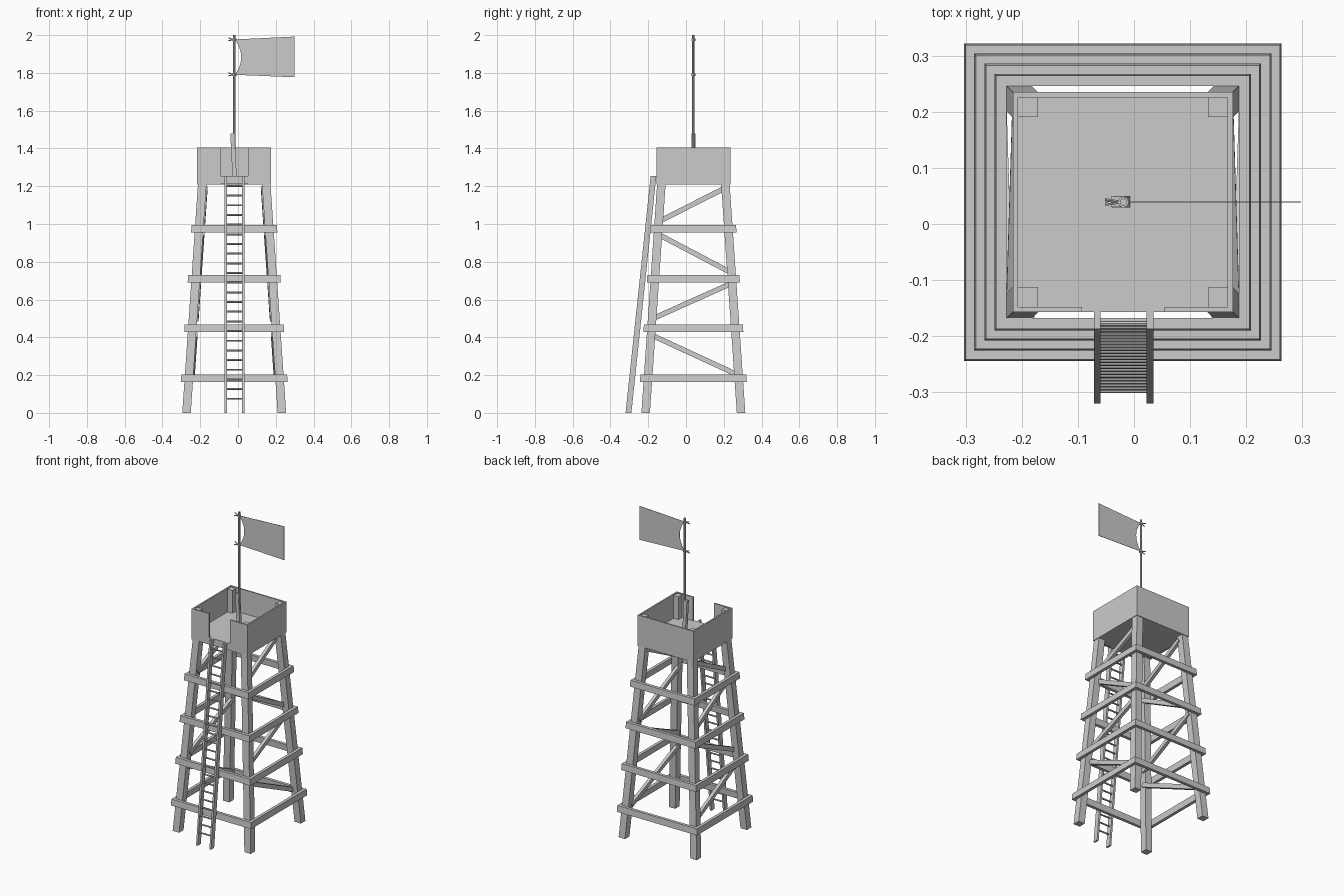
import bpy, bmesh, math
from mathutils import Vector

if "Cube" in bpy.data.objects:
    bpy.data.objects.remove(bpy.data.objects["Cube"])

CX, CY = -0.02, 0.039        # tower axis


def make(name, bm):
    bmesh.ops.recalc_face_normals(bm, faces=bm.faces)
    me = bpy.data.meshes.new(name)
    bm.to_mesh(me)
    bm.free()
    ob = bpy.data.objects.new(name, me)
    bpy.context.collection.objects.link(ob)
    return ob


def prism(bm, low, high):
    """Join two matching loops of points into a closed solid."""
    a = [bm.verts.new(p) for p in low]
    b = [bm.verts.new(p) for p in high]
    n = len(a)
    bm.faces.new(a)
    bm.faces.new(b)
    for i in range(n):
        bm.faces.new((a[i], a[(i + 1) % n], b[(i + 1) % n], b[i]))


def rect(x0, x1, y0, y1, z):
    return [(x0, y0, z), (x1, y0, z), (x1, y1, z), (x0, y1, z)]


def box(name, x0, x1, y0, y1, z0, z1):
    bm = bmesh.new()
    prism(bm, rect(x0, x1, y0, y1, z0), rect(x0, x1, y0, y1, z1))
    return make(name, bm)


def rod(name, p, q, r, sides=8):
    p, q = Vector(p), Vector(q)
    d = (q - p).normalized()
    u = d.orthogonal().normalized()
    v = d.cross(u)
    ring = [(u * math.cos(t) + v * math.sin(t)) * r
            for t in (2 * math.pi * i / sides for i in range(sides))]
    bm = bmesh.new()
    prism(bm, [p + o for o in ring], [q + o for o in ring])
    return make(name, bm)


def leg_outer(z):
    return 0.275 - 0.083 * z / 1.21


# Four leaning legs and the corner posts of the lookout box
LEG, H, WALL, POST = 0.045, 0.196, 0.0095, 0.035
for sx in (-1, 1):
    for sy in (-1, 1):
        bm = bmesh.new()
        loops = []
        for z in (0, 1.22):
            o = leg_outer(z)
            i = o - LEG
            loops.append([(CX + sx * a, CY + sy * b, z)
                          for a, b in ((i, i), (o, i), (o, o), (i, o))])
        prism(bm, *loops)
        make("leg", bm)
        a, b = H - WALL - POST, H - WALL
        xs = sorted((CX + sx * a, CX + sx * b))
        ys = sorted((CY + sy * a, CY + sy * b))
        box("corner_post", *xs, *ys, 1.25, 1.40)

# Horizontal beam frames following the slope of the legs
for zc in (0.183, 0.447, 0.711, 0.974):
    bm = bmesh.new()
    rings = []
    for z, t in ((zc - 0.02, 0), (zc - 0.02, 0.019), (zc + 0.02, 0.019), (zc + 0.02, 0)):
        h = leg_outer(z) + t
        rings.append([bm.verts.new(p) for p in rect(CX - h, CX + h, CY - h, CY + h, z)])
    for k in range(4):
        r, s = rings[k], rings[(k + 1) % 4]
        for i in range(4):
            j = (i + 1) % 4
            bm.faces.new((r[i], r[j], s[j], s[i]))
    make("beam_frame", bm)

# Zigzag braces on the left and right sides
BRACES = [(-0.185, 0.413, 0.27, 0.203), (-0.18, 0.497, 0.25, 0.69),
          (-0.16, 0.952, 0.24, 0.742), (-0.15, 1.01, 0.20, 1.187)]
for sx in (-1, 1):
    for y0, z0, y1, z1 in BRACES:
        n = Vector((0, z0 - z1, y1 - y0)).normalized() * 0.0135
        loops = []
        for y, z in ((y0, z0), (y1, z1)):
            c = leg_outer(z) - LEG + 0.003
            loops.append([Vector((CX + sx * (c + w), y, z)) + s * n
                          for w, s in ((-0.01, -1), (0.01, -1), (0.01, 1), (-0.01, 1))])
        bm = bmesh.new()
        prism(bm, *loops)
        make("side_brace", bm)

# Lookout box: floor and walls with a gap at the front
X0, X1, Y0, Y1 = CX - H, CX + H, CY - H, CY + H
box("floor", X0, X1, Y0, Y1, 1.212, 1.255)
box("left_wall", X0, X0 + WALL, Y0, Y1, 1.21, 1.406)
box("right_wall", X1 - WALL, X1, Y0, Y1, 1.21, 1.406)
box("back_wall", X0, X1, Y1 - WALL, Y1, 1.21, 1.406)
box("front_wall_left", X0, -0.093, Y0, Y0 + WALL, 1.21, 1.406)
box("front_wall_right", 0.054, X1, Y0, Y0 + WALL, 1.21, 1.406)

# Ladder
LT = 1.255
for x in (-0.0655, 0.0285):
    bm = bmesh.new()
    prism(bm, rect(x - 0.006, x + 0.006, -0.32, -0.289, 0),
          rect(x - 0.006, x + 0.006, -0.187, -0.157, LT))
    make("ladder_rail", bm)
for i in range(23):
    z = 0.075 + i * 0.0512
    y = -0.3045 + 0.1325 * z / LT
    rod("ladder_rung", (-0.0655, y, z), (0.0285, y, z), 0.005)

# Flag pole with its slightly leaning support post
PX = -0.019
rod("flag_pole", (PX, CY, 1.25), (PX, CY, 2.0), 0.0065, 10)
bm = bmesh.new()
prism(bm, rect(-0.029, -0.007, 0.029, 0.050, 1.25), rect(-0.041, -0.019, 0.030, 0.049, 1.48))
make("pole_support", bm)

# Rope knots holding the flag
for z in (1.79, 1.975):
    rod("rope_tie", (PX, CY, z - 0.006), (PX, CY, z + 0.006), 0.010, 8)
    for s in (-1, 1):
        rod("rope_end", (PX - 0.006, CY, z), (-0.051, CY + s * 0.004, z + 0.003 + s * 0.008), 0.003, 5)

# Flag: thin flat cloth with a curved edge by the pole
bm = bmesh.new()
N = 12
edge = []
for i in range(N + 1):
    t = i / N
    s = 2 * t - 1
    edge.append((-0.017 + 0.034 * (1 - s * s), 1.79 + 0.187 * t))
outline = [(0.298, 1.992), (0.298, 1.777)]
pts = edge + outline
prism(bm, [(x, CY - 0.001, z) for x, z in pts], [(x, CY + 0.001, z) for x, z in pts])
make("flag", bm)
